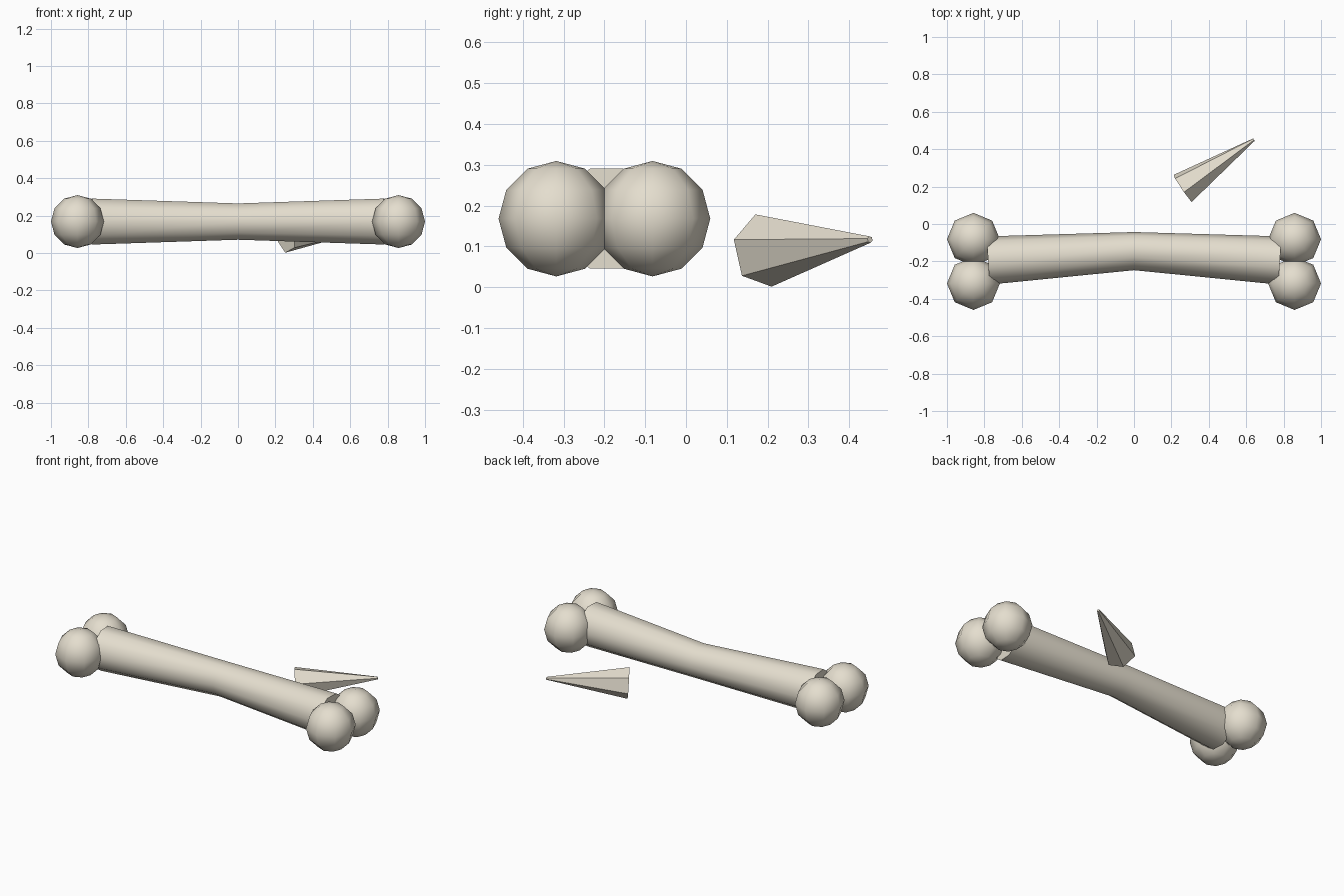
import bpy, bmesh
from math import pi, cos, sin, radians
from mathutils import Vector

if "Cube" in bpy.data.objects:
    bpy.data.objects.remove(bpy.data.objects["Cube"])

bone_mat = bpy.data.materials.new("bone")
bone_mat.diffuse_color = (0.78, 0.73, 0.62, 1)
bone_mat.use_nodes = True
bone_mat.node_tree.nodes["Principled BSDF"].inputs["Base Color"].default_value = bone_mat.diffuse_color


def loft(name, rings, sides, start, smooth):
    """Skin regular polygons (centre, axis, radius) into a capped tube."""
    bm = bmesh.new()
    loops = []
    for centre, axis, radius in rings:
        axis = Vector(axis).normalized()
        side = axis.cross(Vector((0, 0, 1))).normalized()
        up = side.cross(axis)
        loops.append([bm.verts.new(Vector(centre) + radius * (
            side * cos(start + 2 * pi * i / sides) + up * sin(start + 2 * pi * i / sides)))
            for i in range(sides)])
    for a, b in zip(loops, loops[1:]):
        for i in range(sides):
            j = (i + 1) % sides
            bm.faces.new((a[i], a[j], b[j], b[i])).smooth = smooth
    bm.faces.new(loops[0])
    bm.faces.new(loops[-1])
    bmesh.ops.recalc_face_normals(bm, faces=bm.faces)
    mesh = bpy.data.meshes.new(name)
    bm.to_mesh(mesh)
    bm.free()
    mesh.materials.append(bone_mat)
    obj = bpy.data.objects.new(name, mesh)
    bpy.context.collection.objects.link(obj)
    return obj


# Slightly bent shaft, thinner in the middle
Z = 0.168
loft("bone_shaft", [
    ((-0.78, -0.195, Z), (1, 0.064, 0), 0.129),
    ((0, -0.145, Z), (1, 0, 0), 0.102),
    ((0.78, -0.195, Z), (1, -0.064, 0), 0.129),
], 10, 0, True)

# Two rounded knobs at each end
for sx, end in ((-1, "left"), (1, "right")):
    for y, place in ((-0.318, "front"), (-0.082, "back")):
        bpy.ops.mesh.primitive_uv_sphere_add(
            segments=8, ring_count=6, radius=0.1415, location=(sx * 0.8585, y, Z))
        knob = bpy.context.object
        knob.name = f"bone_knob_{end}_{place}"
        knob.data.materials.append(bone_mat)
        bpy.ops.object.shade_smooth()

# Loose six-sided splinter lying behind the bone
base, tip = Vector((0.26, 0.19, 0.09)), Vector((0.641, 0.451, 0.117))
loft("bone_splinter", [(base, tip - base, 0.091), (tip, tip - base, 0.008)],
     6, radians(17), False)
